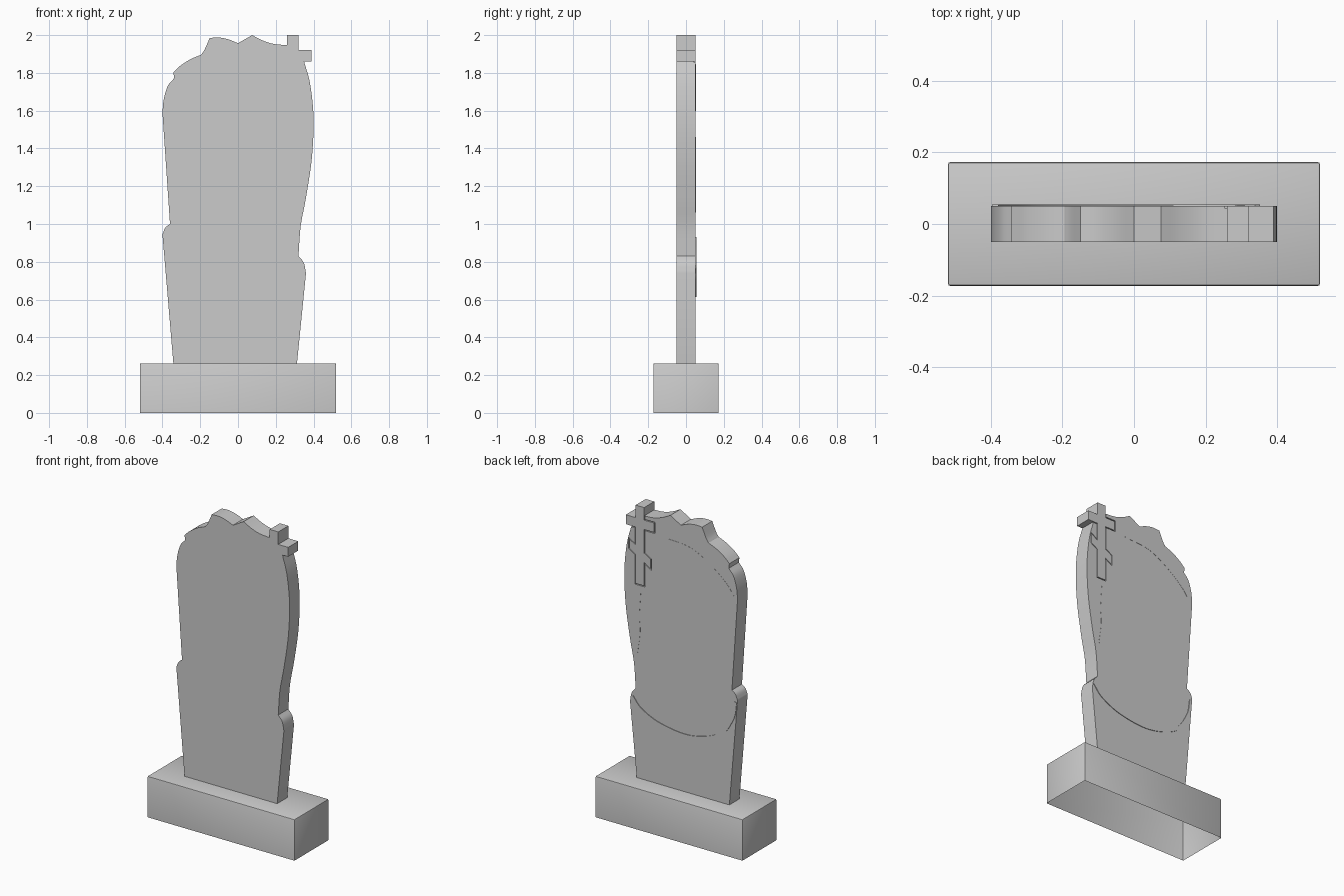
import bpy, bmesh
from mathutils import Vector

if "Cube" in bpy.data.objects:
    bpy.data.objects.remove(bpy.data.objects["Cube"])

BACK = 0.051
FRONT = -0.051


def prism(name, outline, y0, y1):
    """Extrude a closed (x, z) outline from y0 to y1."""
    bm = bmesh.new()
    face = bm.faces.new([bm.verts.new((x, y0, z)) for x, z in outline])
    ext = bmesh.ops.extrude_face_region(bm, geom=[face])
    for v in ext["geom"]:
        if isinstance(v, bmesh.types.BMVert):
            v.co.y = y1
    bmesh.ops.recalc_face_normals(bm, faces=bm.faces[:])
    mesh = bpy.data.meshes.new(name)
    bm.to_mesh(mesh)
    bm.free()
    ob = bpy.data.objects.new(name, mesh)
    bpy.context.collection.objects.link(ob)
    return ob


def smooth(pts, steps=5):
    """Smooth curve through the given points, ends included."""
    p = [Vector(q) for q in pts]
    if len(p) == 2:
        return p
    p = [2 * p[0] - p[1]] + p + [2 * p[-1] - p[-2]]
    out = []
    for a, b, c, d in zip(p, p[1:], p[2:], p[3:]):
        for i in range(steps):
            t = i / steps
            out.append(0.5 * (2 * b + (c - a) * t + (2 * a - 5 * b + 4 * c - d) * t**2
                              + (3 * b - a - 3 * c + d) * t**3))
    return out + [p[-2]]


def ribbon(name, pts, width, height):
    """Thin raised strip following a curve on the back face."""
    c = smooth(pts, 10)
    left, right = [], []
    for i, q in enumerate(c):
        t = (c[min(i + 1, len(c) - 1)] - c[max(i - 1, 0)]).normalized()
        n = Vector((-t.y, t.x)) * width / 2
        left.append(q + n)
        right.append(q - n)
    return prism(name, left + right[::-1], BACK - 0.002, BACK + height)


def cross_outline(g):
    """Three-bar cross outline, grown by g on every side."""
    cx, w = 0.29, 0.03 + g
    l, r = cx - w, cx + w
    al, ar, a0, a1 = 0.19 - g, 0.39 + g, 1.86 - g, 1.92 + g
    sl, sr = 0.215 - g, 0.365 + g
    zc = lambda x: 1.697 + 0.6 * (x - cx)
    top, bot = 2.0 + g, 1.5 - g
    return [(l, bot), (r, bot), (r, zc(r) - w), (sr, zc(sr) - w), (sr, zc(sr) + w),
            (r, zc(r) + w), (r, a0), (ar, a0), (ar, a1), (r, a1), (r, top), (l, top),
            (l, a1), (al, a1), (al, a0), (l, a0), (l, zc(l) + w), (sl, zc(sl) + w),
            (sl, zc(sl) - w), (l, zc(l) - w)]


# Base block, softened edges, open underneath
bm = bmesh.new()
bmesh.ops.create_cube(bm, size=1)
for v in bm.verts:
    v.co = (v.co.x * 1.04, v.co.y * 0.346, (v.co.z + 0.5) * 0.262)
edges = [e for e in bm.edges if max(v.co.z for v in e.verts) > 0.1]
bmesh.ops.bevel(bm, geom=edges, offset=0.006, segments=2, profile=0.5, affect='EDGES')
bottom = [f for f in bm.faces if all(v.co.z < 0.001 for v in f.verts)]
bmesh.ops.delete(bm, geom=bottom, context='FACES_ONLY')
mesh = bpy.data.meshes.new("base_block")
bm.to_mesh(mesh)
bm.free()
base = bpy.data.objects.new("base_block", mesh)
bpy.context.collection.objects.link(base)

# Slab silhouette: smooth runs joined at sharp corners
runs = [
    [(-0.342, 0.26), (-0.4, 0.945)],
    [(-0.4, 0.945), (-0.385, 0.98), (-0.36, 1.0)],
    [(-0.36, 1.0), (-0.4, 1.59)],
    [(-0.4, 1.59), (-0.393, 1.66), (-0.372, 1.73), (-0.338, 1.772)],
    [(-0.338, 1.772), (-0.342, 1.803)],
    [(-0.342, 1.803), (-0.305, 1.838), (-0.25, 1.873), (-0.195, 1.896)],
    [(-0.195, 1.896), (-0.176, 1.925), (-0.15, 1.985)],
    [(-0.15, 1.985), (-0.1, 1.987), (-0.05, 1.977), (0, 1.957)],
    [(0, 1.957), (0.04, 1.98), (0.075, 2.0)],
    [(0.075, 2.0), (0.13, 1.972), (0.19, 1.953), (0.26, 1.947)],
    [(0.26, 2.0), (0.32, 2.0)], [(0.32, 1.92), (0.39, 1.92)],
    [(0.39, 1.86), (0.35, 1.86)],
    [(0.35, 1.86), (0.382, 1.74), (0.4, 1.56), (0.391, 1.35), (0.36, 1.14),
     (0.332, 0.99), (0.32, 0.83)],
    [(0.32, 0.83), (0.348, 0.795), (0.36, 0.74)],
    [(0.36, 0.74), (0.312, 0.26)],
]
outline = []
for run in runs:
    for q in smooth(run):
        q = Vector(q)
        if not outline or (q - outline[-1]).length > 1e-4:
            outline.append(q)
slab = prism("stone_slab", outline, FRONT, BACK)

# Recess cut around the cross, leaving a narrow groove beside the cross plate
cutter = prism("cross_cutter", cross_outline(0.006), BACK - 0.008, BACK + 0.02)
cutter.hide_render = True
mod = slab.modifiers.new("cross_recess", 'BOOLEAN')
mod.operation = 'DIFFERENCE'
mod.solver = 'EXACT'
mod.object = cutter
bpy.context.view_layer.objects.active = slab
bpy.ops.object.modifier_apply(modifier=mod.name)
bpy.data.objects.remove(cutter)
cross = prism("cross_relief", cross_outline(0), BACK - 0.008, BACK)

# Curved band sweeping between the two side notches on the back
band = ribbon("curved_band", [(-0.388, 0.93), (-0.365, 0.82), (-0.27, 0.69), (-0.07, 0.625),
                              (0.14, 0.645), (0.28, 0.705), (0.345, 0.775)], 0.018, 0.004)

# Faint border lines near the top and the cross-side edge
top_line = ribbon("upper_border_line", [(-0.375, 1.6), (-0.32, 1.67), (-0.206, 1.76),
                                        (-0.065, 1.83), (0.11, 1.845)], 0.005, 0.001)
side_line = ribbon("side_border_line", [(0.285, 1.46), (0.295, 1.3), (0.29, 1.2),
                                        (0.308, 1.06)], 0.005, 0.001)

# Smooth curved edges, keep corners crisp
bpy.ops.object.select_all(action='DESELECT')
for ob in (base, slab, band):
    ob.select_set(True)
bpy.context.view_layer.objects.active = slab
bpy.ops.object.shade_smooth_by_angle(angle=0.5)
